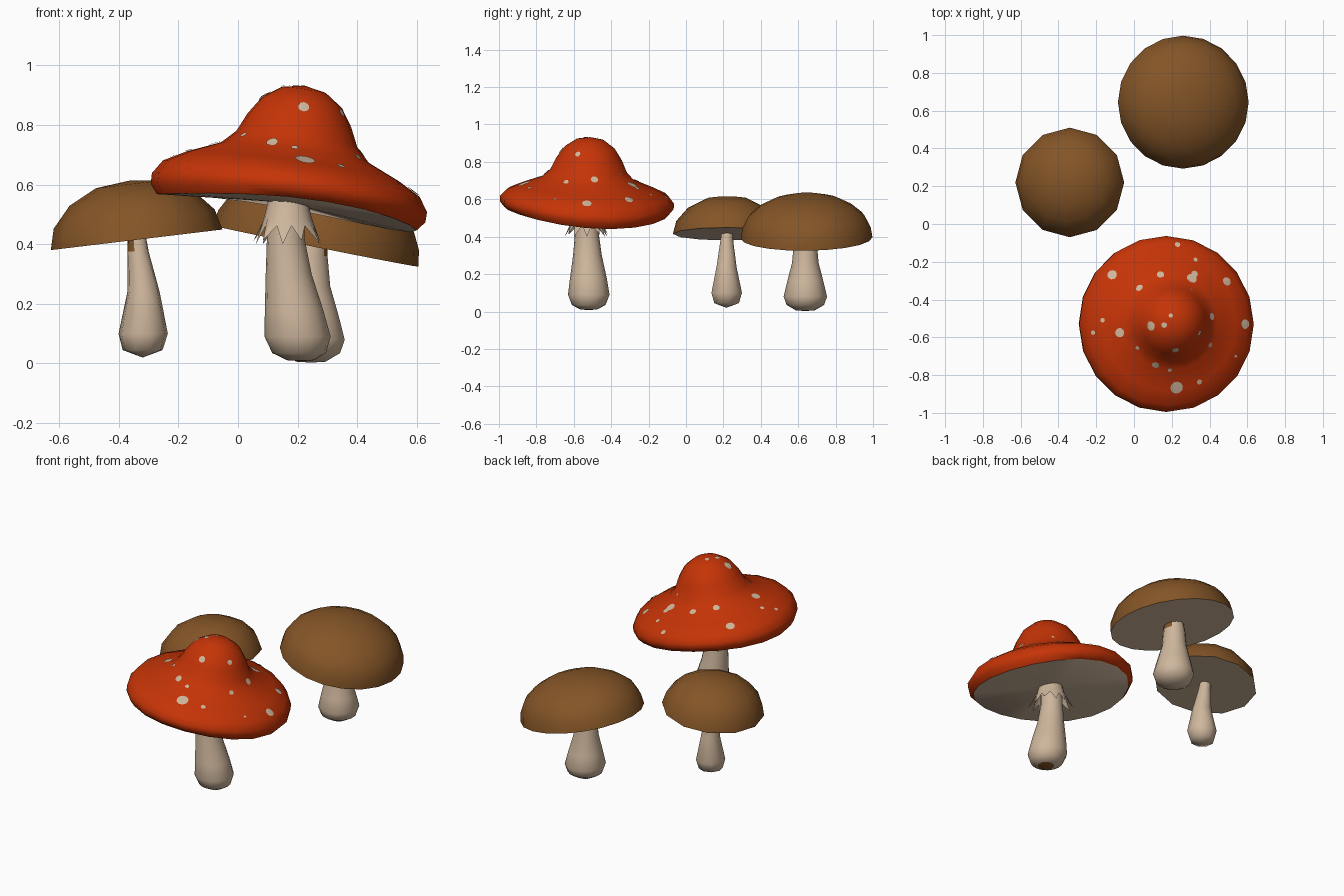
import bpy, bmesh, math
from mathutils import Vector
from mathutils.bvhtree import BVHTree

if "Cube" in bpy.data.objects:
    bpy.data.objects.remove(bpy.data.objects["Cube"])


def material(name, rgb):
    m = bpy.data.materials.new(name)
    m.diffuse_color = (*rgb, 1)
    m.use_nodes = True
    m.node_tree.nodes["Principled BSDF"].inputs["Base Color"].default_value = m.diffuse_color
    return m


RED = material("red", (0.56, 0.034, 0.002))
BROWN = material("brown", (0.23, 0.09, 0.02))
STEM = material("pale stem and gills", (0.62, 0.47, 0.335))


def finish(name, bm, mats, angle=50, recalc=True):
    if recalc:
        bmesh.ops.recalc_face_normals(bm, faces=bm.faces)
    me = bpy.data.meshes.new(name)
    bm.to_mesh(me)
    bm.free()
    for m in mats:
        me.materials.append(m)
    ob = bpy.data.objects.new(name, me)
    bpy.context.collection.objects.link(ob)
    bpy.ops.object.select_all(action='DESELECT')
    ob.select_set(True)
    bpy.context.view_layer.objects.active = ob
    bpy.ops.object.shade_smooth_by_angle(angle=math.radians(angle))
    return ob


def loft(rings, sides, axis=(0, 0, 1)):
    """Skin circles given as (centre, radius); zero radius makes a pole."""
    bm = bmesh.new()
    q = Vector((0, 0, 1)).rotation_difference(Vector(axis).normalized())
    loops = []
    for c, r in rings:
        n = 1 if r == 0 else sides
        loops.append([bm.verts.new(Vector(c) + q @ Vector(
            (r * math.sin(math.tau * i / sides), r * math.cos(math.tau * i / sides), 0)))
            for i in range(n)])
    for a, b in zip(loops, loops[1:]):
        for i in range(sides):
            vs = []
            for v in (a[i % len(a)], a[(i + 1) % sides % len(a)],
                      b[(i + 1) % sides % len(b)], b[i % len(b)]):
                if v not in vs:
                    vs.append(v)
            bm.faces.new(vs)
    return bm


def cap(name, centre, axis, profile, sides, mat, warp=None):
    """Lathed cap on a tilted axis; the first two rings form the underside."""
    c, a = Vector(centre), Vector(axis).normalized()
    bm = loft([(c + a * h, r) for r, h in [(0, 0)] + profile], sides, axis)
    for f in bm.faces:
        if any((v.co - c).length < 1e-5 for v in f.verts):
            f.material_index = 1
    if warp:
        for v in bm.verts:
            d = v.co - c
            v.co.z += warp(d.x, d.y, d.dot(a))
    return finish(name, bm, [mat, STEM])


def stem(name, rings, sides, rule):
    bm = loft([((x, y, z), r) for x, y, z, r in rings], sides)
    bmesh.ops.recalc_face_normals(bm, faces=bm.faces)
    for f in bm.faces:
        if rule(f.calc_center_median(), f.normal):
            f.material_index = 1
    return finish(name, bm, [STEM, BROWN], 60)


# Red mushroom: the rim droops to the right
def droop(x, y, h):
    return (0.035 * (1 - (x / 0.45) ** 2) - 0.1 * x * y) * max(0, 1 - h / 0.2)


red_cap = cap("red_cap", (0.163, -0.532, 0.505), (0.14, 0.045, 1),
              [(0.44, 0), (0.465, 0.035), (0.466, 0.07), (0.435, 0.115), (0.36, 0.155),
               (0.25, 0.205), (0.205, 0.25), (0.175, 0.315), (0.135, 0.375), (0.075, 0.417),
               (0, 0.432)], 20, RED, droop)
stem("red_stem", [(0.21, -0.52, 0.008, 0), (0.21, -0.52, 0.011, 0.045), (0.205, -0.52, 0.035, 0.09),
                  (0.2, -0.52, 0.09, 0.111), (0.188, -0.522, 0.18, 0.098),
                  (0.17, -0.527, 0.3, 0.077), (0.16, -0.53, 0.42, 0.063),
                  (0.165, -0.53, 0.57, 0.058)], 16, lambda c, n: c.z < 0.011)

# Ragged skirt: a flared ring ending in teeth
bm = bmesh.new()
TEETH = 11


def skirt_point(k, r, z):
    t = math.tau * k / (2 * TEETH)
    return bm.verts.new((0.167 + r * math.cos(t), -0.53 + r * math.sin(t), z))


N = 2 * TEETH
rows = [[skirt_point(k, 0.062, 0.56) for k in range(N)],
        [skirt_point(k, 0.08, 0.49) for k in range(N)],
        [skirt_point(k, 0.088, 0.462) if k % 2 else
         skirt_point(k, 0.12 + 0.008 * (k % 3 - 1), 0.4 + 0.012 * (k % 4 // 2))
         for k in range(N)]]
for a, b in zip(rows, rows[1:]):
    for k in range(N):
        j = (k + 1) % N
        bm.faces.new((a[k], b[k], b[j], a[j]))
finish("skirt", bm, [STEM], 40)

# Cream spots draped on the red cap: x, y, radius seen from above
SPOTS = [(-.115, -.27, .026), (.03, -.34, .02), (.14, -.27, .02), (.305, -.29, .028),
         (.32, -.265, .018), (.49, -.305, .024), (.23, -.11, .015), (.325, -.19, .012),
         (.587, -.53, .026), (.41, -.49, .02), (.195, -.485, .012), (.09, -.54, .025),
         (.16, -.535, .015), (-.075, -.575, .025), (-.165, -.51, .012), (-.215, -.575, .012),
         (.02, -.655, .011), (.22, -.665, .019), (.115, -.745, .02), (.19, -.77, .012),
         (.225, -.865, .034), (.345, -.835, .014)]
# Spots on the steep right side: y, z, radius seen from the right
SIDE_SPOTS = [(-.577, .84, .015), (-.64, .69, .014), (-.7, .6, .008), (-.35, .735, .008)]
tree = BVHTree.FromPolygons([v.co for v in red_cap.data.vertices],
                            [p.vertices[:] for p in red_cap.data.polygons])
bm = bmesh.new()


def add_spot(origin, direction, r, segs=10):
    co, n, _, _ = tree.ray_cast(Vector(origin), Vector(direction))
    u = n.orthogonal().normalized()
    w = n.cross(u)

    def drape(s, i):
        t = math.tau * i / segs
        p = co + (u * math.cos(t) + w * math.sin(t)) * r * s
        q, m, _, _ = tree.find_nearest(p)
        return bm.verts.new(q + m * 0.004)

    mid = drape(0, 0)
    inner, outer = [[drape(s, i) for i in range(segs)] for s in (0.5, 1)]
    for i in range(segs):
        j = (i + 1) % segs
        bm.faces.new((mid, inner[i], inner[j]))
        bm.faces.new((inner[i], outer[i], outer[j], inner[j]))


for x, y, r in SPOTS:
    add_spot((x, y, 2), (0, 0, -1), r)
for y, z, r in SIDE_SPOTS:
    add_spot((2, y, z), (-1, 0, 0), r)
finish("cap_spots", bm, [STEM], recalc=False)

# Large brown mushroom
cap("large_brown_cap", (0.26, 0.645, 0.394), (0.2, -0.01, 1),
    [(0.352, 0), (0.343, 0.055), (0.31, 0.12), (0.25, 0.17), (0.175, 0.208), (0.09, 0.229),
     (0, 0.235)], 20, BROWN)
stem("large_brown_stem", [(0.245, 0.638, 0.003, 0), (0.245, 0.638, 0.006, 0.05),
                          (0.245, 0.638, 0.035, 0.1), (0.245, 0.638, 0.08, 0.116),
                          (0.243, 0.638, 0.16, 0.097), (0.24, 0.638, 0.26, 0.071),
                          (0.24, 0.638, 0.36, 0.062), (0.245, 0.64, 0.41, 0.055)], 14,
     lambda c, n: c.z > 0.37 and n.x > 0.7)

# Small brown mushroom
cap("small_brown_cap", (-0.34, 0.22, 0.415), (-0.12, 0, 1),
    [(0.29, 0), (0.272, 0.07), (0.21, 0.14), (0.115, 0.188), (0, 0.2)], 12, BROWN)
stem("small_brown_stem", [(-0.32, 0.215, 0.02, 0), (-0.32, 0.215, 0.045, 0.068),
                          (-0.318, 0.215, 0.1, 0.084), (-0.317, 0.215, 0.24, 0.055),
                          (-0.335, 0.217, 0.375, 0.036), (-0.34, 0.22, 0.43, 0.031)], 9,
     lambda c, n: c.z > 0.38 and n.x < -0.5 and n.y < 0)
